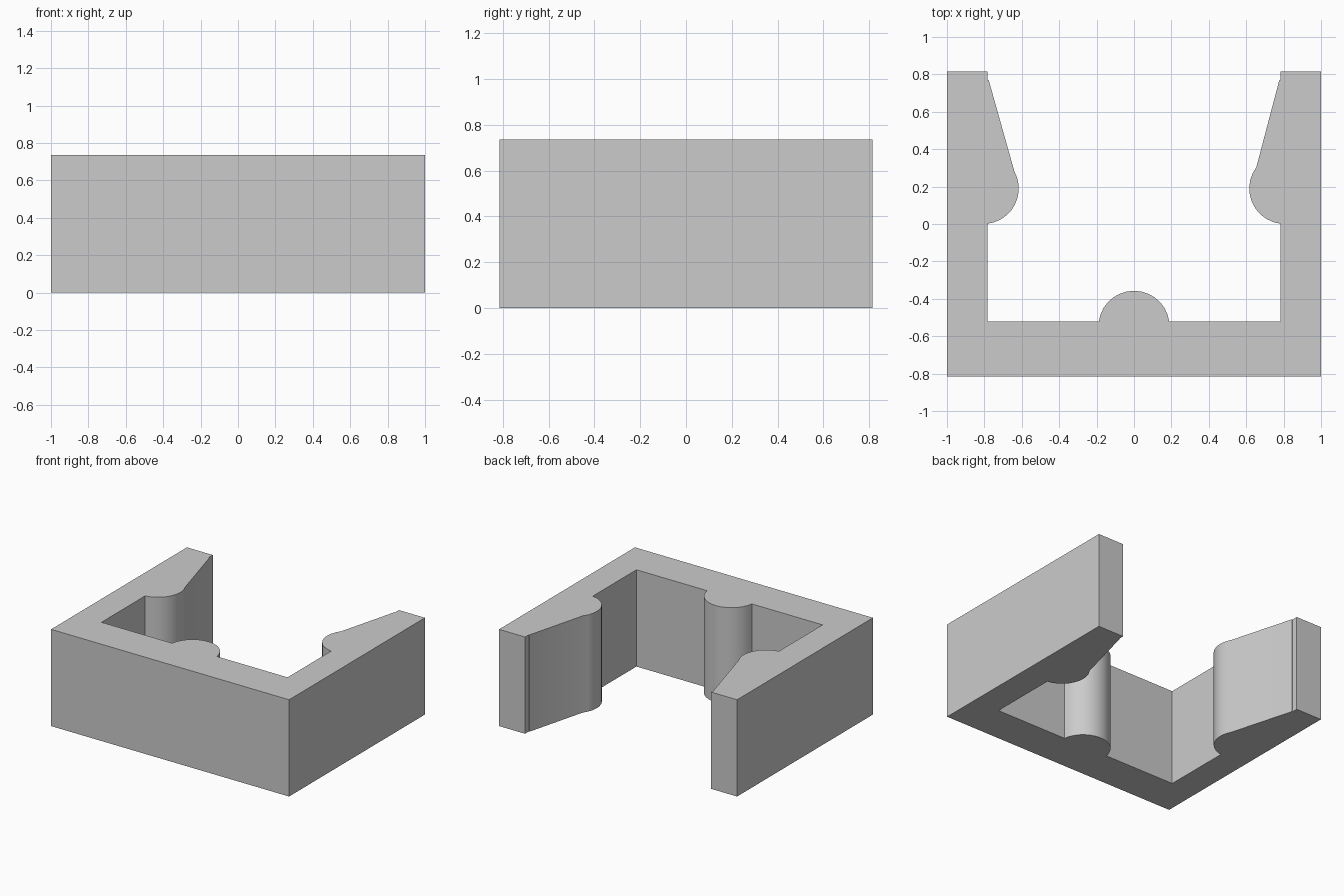
import bpy, bmesh
from math import radians, cos, sin

HEIGHT = 0.735
END_Y = 0.815
OUTER_X, INNER_X = 1.0, 0.782
WALL_Y = -0.522
R = 0.19

cube = bpy.data.objects.get("Cube")
if cube:
    bpy.data.objects.remove(cube, do_unlink=True)


def arc(cx, cy, start, end, steps):
    """Points on a circle between two angles in degrees."""
    angles = [radians(start + (end - start) * i / steps) for i in range(steps + 1)]
    return [(cx + R * cos(a), cy + R * sin(a)) for a in angles]


def arm(side, ramp_angle):
    """Arm outline from outer corner, round the tip, ramp and gripping bulge to the inner corner."""
    bulge = arc(0.806, 0.19, ramp_angle, 263, 10)
    pts = [(OUTER_X, -END_Y), (OUTER_X, END_Y), (INNER_X, END_Y),
           (INNER_X, 0.77), (INNER_X - 0.005, 0.77)]
    pts += bulge + [(INNER_X, 0.0), (INNER_X, WALL_Y)]
    return [(side * x, y) for x, y in pts]


# Clip outline: left arm, central rounded rib, right arm
rib = arc(0, -0.547, 7.6, 172.4, 14)
outline = arm(1, 143) + rib + arm(-1, 151)[::-1]

# Extrude the outline into a solid
bm = bmesh.new()
base = bm.faces.new([bm.verts.new((x, y, 0)) for x, y in outline])
top = bmesh.ops.extrude_face_region(bm, geom=[base], use_keep_orig=True)
verts = [v for v in top["geom"] if isinstance(v, bmesh.types.BMVert)]
bmesh.ops.translate(bm, vec=(0, 0, HEIGHT), verts=verts)
bmesh.ops.recalc_face_normals(bm, faces=bm.faces)
mesh = bpy.data.meshes.new("clip_bracket")
bm.to_mesh(mesh)
bm.free()

clip = bpy.data.objects.new("clip_bracket", mesh)
bpy.context.collection.objects.link(clip)

# Plain grey material
grey = bpy.data.materials.new("light_grey")
grey.use_nodes = True
colour = (0.6, 0.6, 0.6, 1)
grey.diffuse_color = colour
grey.node_tree.nodes["Principled BSDF"].inputs["Base Color"].default_value = colour
mesh.materials.append(grey)

# Smooth the round surfaces and keep the corners crisp
bpy.ops.object.select_all(action="DESELECT")
clip.select_set(True)
bpy.context.view_layer.objects.active = clip
bpy.ops.object.shade_smooth_by_angle(angle=radians(30))
